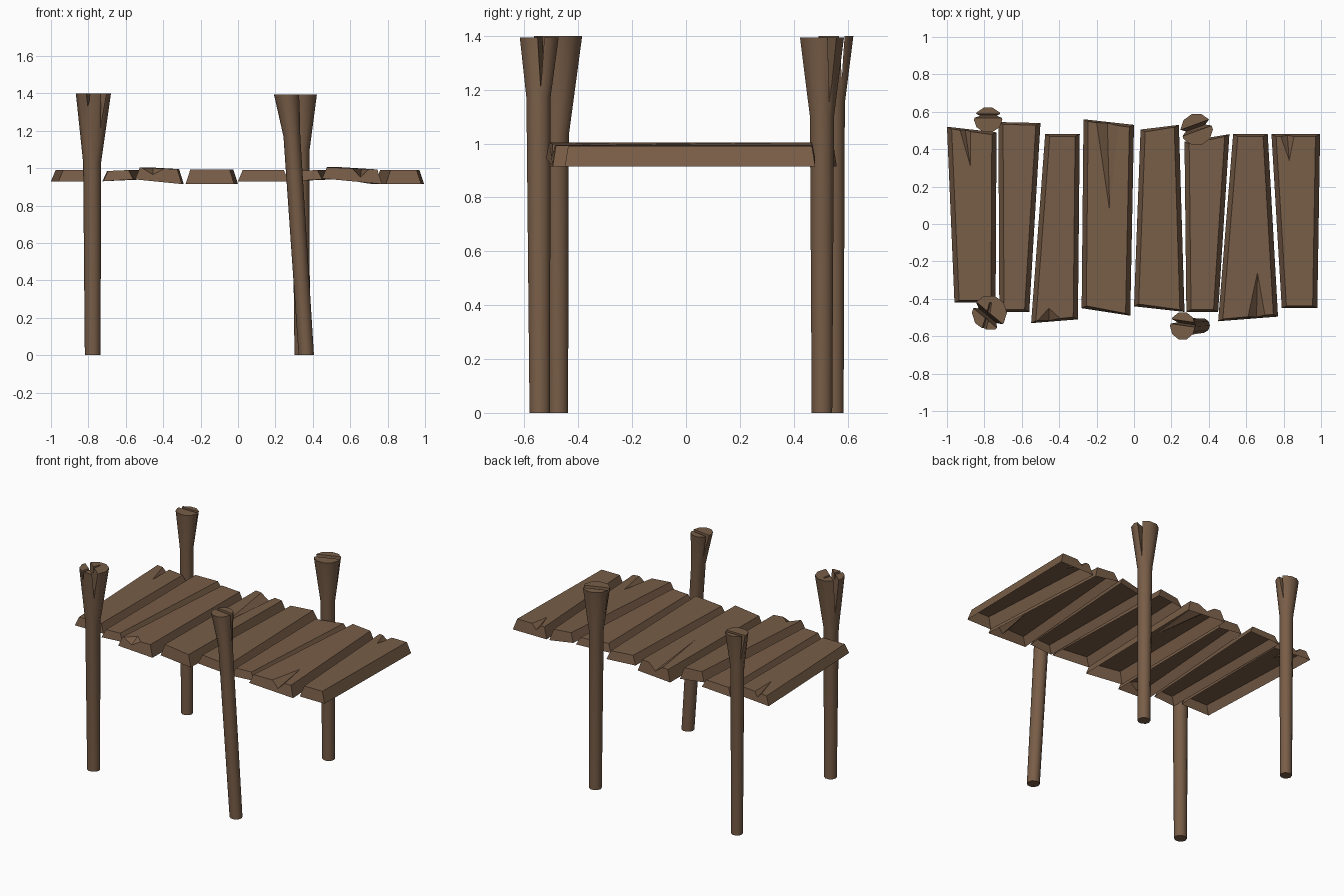
import bpy, bmesh, math
from mathutils import Vector, Matrix

if "Cube" in bpy.data.objects:
    bpy.data.objects.remove(bpy.data.objects["Cube"])

wood = bpy.data.materials.new("brown wood")
wood.diffuse_color = (0.188, 0.110, 0.064, 1)
wood.use_nodes = True
wood.node_tree.nodes["Principled BSDF"].inputs["Base Color"].default_value = wood.diffuse_color


def make_object(name, bm):
    bmesh.ops.recalc_face_normals(bm, faces=bm.faces)
    mesh = bpy.data.meshes.new(name)
    bm.to_mesh(mesh)
    bm.free()
    mesh.materials.append(wood)
    ob = bpy.data.objects.new(name, mesh)
    bpy.context.collection.objects.link(ob)
    return ob


# Planks: bevelled boards, open underneath, with an optional V-shaped split at one end
def plank(name, corners, bottom, top, notch=None):
    # corners: front left, front right, back right, back left; bottom/top: (left z, right z)
    bm = bmesh.new()
    inset = [(0.025, 0.012), (-0.025, 0.012), (-0.025, -0.012), (0.025, -0.012)]
    side = [0, 1, 1, 0]
    B = [bm.verts.new((x, y, bottom[s])) for (x, y), s in zip(corners, side)]
    T = [bm.verts.new((x + i, y + j, top[s]))
         for (x, y), (i, j), s in zip(corners, inset, side)]
    loop = []
    for k in range(4):
        n = (k + 1) % 4
        loop.append(T[k])
        if notch and k == (0 if notch[0] == "front" else 2):
            _, xa, xb, tip, depth = notch
            if k == 2:
                xa, xb = xb, xa
            a, b = T[k].co, T[n].co
            at = lambda x: a.lerp(b, (x - a.x) / (b.x - a.x))
            p, q = bm.verts.new(at(xa)), bm.verts.new(at(xb))
            low = at((xa + xb) / 2) - Vector((0, 0, depth))
            low.y += -0.006 if k == 0 else 0.006
            m = bm.verts.new(low)
            tz = top[0] + (top[1] - top[0]) * (tip[0] - T[0].co.x) / (T[1].co.x - T[0].co.x)
            t = bm.verts.new((tip[0], tip[1], tz))
            bm.faces.new((p, m, t))
            bm.faces.new((m, q, t))
            bm.faces.new((B[k], B[n], T[n], q, m, p, T[k]))
            loop += [p, t, q]
        else:
            bm.faces.new((B[k], B[n], T[n], T[k]))
    bm.faces.new(loop)
    # the underside is open: orient outward by checking the top face
    ob = make_object(name, bm)
    if max(ob.data.polygons, key=lambda f: f.area).normal.z < 0:
        ob.data.flip_normals()


plank("plank_1", [(-.96, -.42), (-.74, -.42), (-.735, .49), (-1, .52)],
      (.93, .93), (.99, .99), ("back", -.93, -.875, (-.875, .31), .03))
plank("plank_2", [(-.72, -.47), (-.56, -.47), (-.50, .54), (-.725, .545)],
      (.93, .94), (.985, .99))
plank("plank_3", [(-.55, -.53), (-.30, -.51), (-.29, .48), (-.475, .48)],
      (.94, .915), (1.003, .995), ("front", -.515, -.395, (-.455, -.45), .035))
plank("plank_4", [(-.28, -.45), (-.02, -.49), (0, .53), (-.27, .56)],
      (.915, .915), (.993, .993), ("back", -.20, -.085, (-.13, .07), .04))
plank("plank_5", [(0, -.44), (.27, -.47), (.24, .53), (.035, .505)],
      (.93, .93), (.99, .99))
plank("plank_6", [(.28, -.47), (.45, -.47), (.51, .48), (.27, .44)],
      (.93, .94), (.985, .99))
plank("plank_7", [(.45, -.52), (.77, -.495), (.715, .48), (.53, .48)],
      (.945, .915), (1.005, .993), ("front", .61, .70, (.66, -.26), .045))
plank("plank_8", [(.79, -.45), (.98, -.45), (.995, .48), (.735, .48)],
      (.915, .915), (.99, .99), ("back", .785, .855, (.83, .34), .035))


# Cutter for the split in a post top: a wedge whose lower edge slopes
def wedge(center, angle, width, deep, shallow):
    bm = bmesh.new()
    rot = Matrix.Rotation(math.radians(angle), 4, 'Z')
    ends = []
    for x, d in ((-0.14, deep), (0.14, shallow)):
        pts = [(x, -width * .6, .04), (x, width * .6, .04), (x, 0, -d)]
        ends.append([bm.verts.new(rot @ Vector(p) + center) for p in pts])
    a, b = ends
    bm.faces.new(a)
    bm.faces.new(b)
    for i in range(3):
        j = (i + 1) % 3
        bm.faces.new((a[i], a[j], b[j], b[i]))
    return make_object("split_cutter", bm)


# Posts: ten-sided poles that flare to a split, hammered top
def post(name, rings, splits, sides=10):
    bm = bmesh.new()
    loops = []
    for x, y, z, rx, ry in rings:
        loops.append([bm.verts.new((x + rx * math.cos(math.tau * i / sides),
                                    y + ry * math.sin(math.tau * i / sides), z))
                      for i in range(sides)])
    for a, b in zip(loops, loops[1:]):
        for i in range(sides):
            j = (i + 1) % sides
            bm.faces.new((a[i], a[j], b[j], b[i]))
    bm.faces.new(loops[0])
    bm.faces.new(loops[-1])
    ob = make_object(name, bm)
    bpy.context.view_layer.objects.active = ob
    for dx, dy, angle, width, deep, shallow in splits:
        x, y, z = rings[-1][:3]
        cutter = wedge(Vector((x + dx, y + dy, z)), angle, width, deep, shallow)
        mod = ob.modifiers.new("split", 'BOOLEAN')
        mod.operation, mod.solver, mod.object = 'DIFFERENCE', 'EXACT', cutter
        bpy.ops.object.modifier_apply(modifier=mod.name)
        bpy.data.objects.remove(cutter)
    bpy.ops.object.select_all(action='DESELECT')
    ob.select_set(True)
    bpy.ops.object.shade_smooth_by_angle(angle=math.radians(40))


post("front_left_post",
     [(-.777, -.475, 0, .042, .039), (-.78, -.48, 1.03, .048, .047), (-.773, -.475, 1.4, .094, .094)],
     [(-.015, -.01, -40, .035, .28, .16), (-.03, -.08, 75, .03, .12, .02)])
post("front_right_post",
     [(.365, -.543, 0, .041, .040), (.288, -.548, 1.17, .045, .047), (.26, -.545, 1.395, .068, .076)],
     [(0, .015, -8, .025, .14, .2)])
post("back_left_post",
     [(-.777, .55, 0, .038, .037), (-.78, .55, 1.15, .044, .042), (-.78, .557, 1.4, .076, .068)],
     [(0, .022, 0, .022, .2, .14)])
post("back_right_post",
     [(.343, .505, 0, .041, .040), (.336, .505, 1.1, .047, .047), (.335, .505, 1.395, .087, .086)],
     [(0, .01, 20, .035, .16, .28)])
